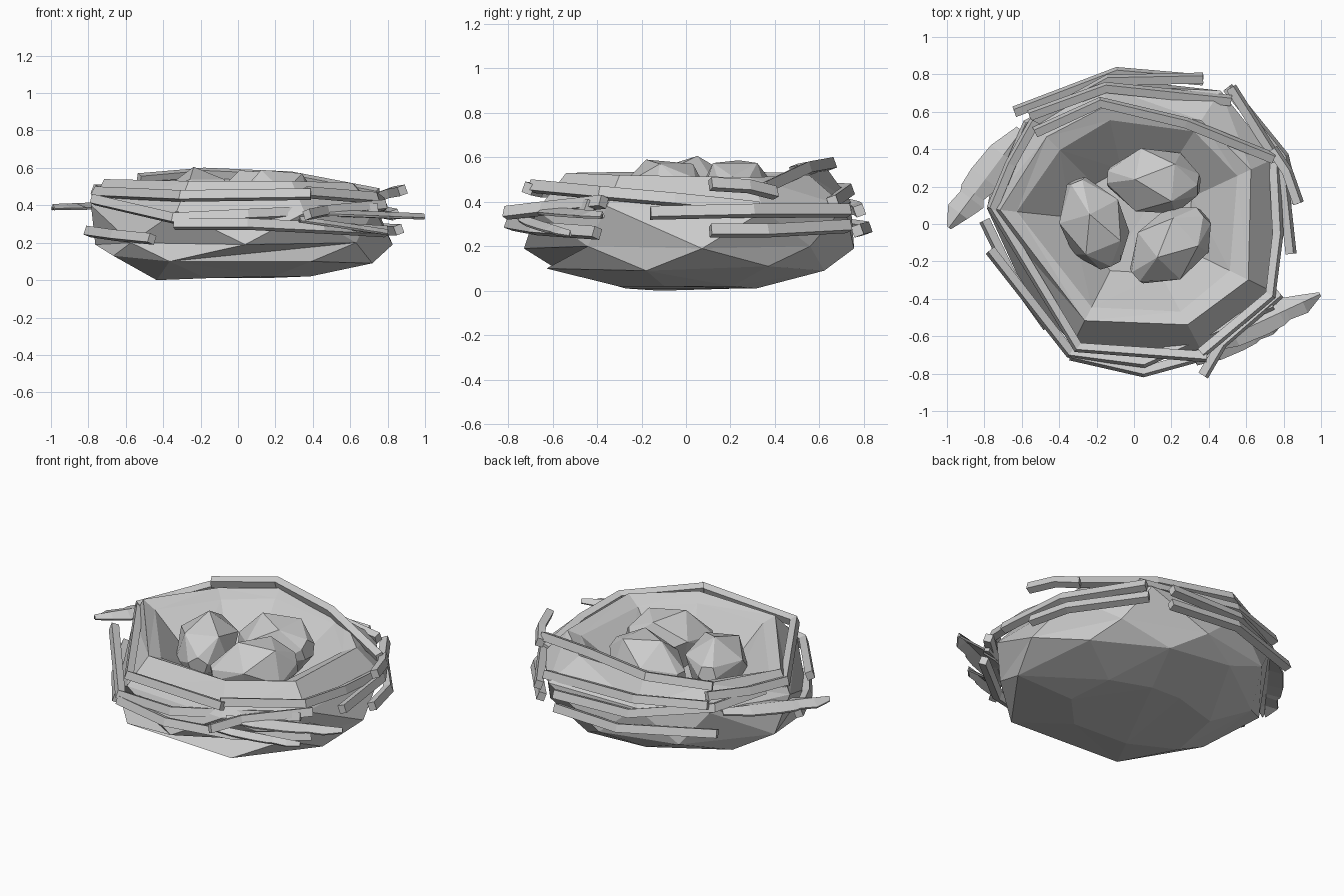
import bpy, bmesh, math
from mathutils import Vector, Matrix

if "Cube" in bpy.data.objects:
    bpy.data.objects.remove(bpy.data.objects["Cube"])


def make(name, bm):
    bmesh.ops.recalc_face_normals(bm, faces=bm.faces)
    me = bpy.data.meshes.new(name)
    bm.to_mesh(me)
    bm.free()
    ob = bpy.data.objects.new(name, me)
    bpy.context.collection.objects.link(ob)
    return ob


def loft(bm, rings):
    rings = [[bm.verts.new(p) for p in r] for r in rings]
    n = len(rings[0])
    for a, b in zip(rings, rings[1:]):
        for i in range(n):
            j = (i + 1) % n
            bm.faces.new((a[i], a[j], b[j], b[i]))
    bm.faces.new(rings[0])
    bm.faces.new(rings[-1])


# Bowl: uneven eight-sided rings from underside, over the rim, to the floor
rim = (25, 57, 103, 135, 174, 243, 298, 334)
low = (5, 45, 84, 122, 165, 214, 273, 325)
base = (-14, 30, 68, 105, 148, 195, 238, 302)
bowl_rings = [
    (base, (.40, .42, .34, .32, .44, .45, .32, .36), (.02, .02, .01, .02, .01, .0, .01, .02)),
    (base, (.74, .74, .67, .67, .68, .69, .69, .74), (.09, .11, .09, .12, .10, .13, .10, .10)),
    (low, (.83, .79, .76, .77, .79, .69, .73, .77), (.19, .20, .19, .20, .19, .20, .19, .20)),
    (rim, (.83, .85, .76, .78, .79, .72, .76, .81), (.36, .38, .40, .40, .40, .37, .36, .38)),
    (rim, (.69, .66, .65, .66, .72, .58, .61, .68), (.51, .52, .55, .53, .54, .53, .53, .52)),
    (rim, (.61, .59, .57, .56, .63, .50, .53, .57), (.48, .50, .52, .50, .50, .50, .49, .48)),
    (rim, (.34, .30, .30, .30, .34, .28, .30, .32), (.26, .25, .27, .26, .27, .27, .26, .25)),
]
bm = bmesh.new()
loft(bm, [[(r * math.cos(math.radians(a)), r * math.sin(math.radians(a)), z)
           for a, r, z in zip(*ring)] for ring in bowl_rings])
bmesh.ops.triangulate(bm, faces=bm.faces)
make("nest_bowl", bm)


# Twigs: bent square bars, slightly rolled, wrapped round the bowl
def twig(name, pts, w=.045, h=.05, roll=20):
    pts = [Vector(p) for p in pts]
    bm = bmesh.new()
    rings = []
    for i, p in enumerate(pts):
        d = (pts[min(i + 1, len(pts) - 1)] - pts[max(i - 1, 0)]).normalized()
        if d.x * -p.y + d.y * p.x < 0:   # always roll the top inwards
            d = -d
        turn = Matrix.Rotation(math.radians(-roll), 3, d)
        side = turn @ (Vector((d.y, -d.x, 0)).normalized() * w / 2)
        up = turn @ Vector((0, 0, h / 2))
        rings.append([p + side + up, p - side + up, p - side - up, p + side - up])
    loft(bm, rings)
    make(name, bm)


twigs = {
    "front_rim": [(-.76, .10, .47), (-.30, -.66, .45), (.39, -.71, .46)],
    "front_middle": [(-.77, -.14, .43), (-.34, -.69, .33), (.05, -.74, .35), (.74, -.43, .38)],
    "front_low": [(-.34, -.70, .30), (.05, -.79, .30), (.45, -.68, .28), (.79, -.40, .26)],
    "front_left_low": [(-.80, .02, .26), (-.66, -.27, .24), (-.46, -.55, .22)],
    "front_right": [(.37, -.81, .35), (.47, -.64, .37), (.78, -.37, .40)],
    "right_rim": [(.36, -.69, .47), (.73, -.38, .44), (.77, -.05, .41), (.75, .33, .37)],
    "right_middle": [(.84, -.16, .35), (.79, .30, .36), (.52, .73, .36)],
    "right_upper": [(.88, .11, .48), (.82, .28, .47), (.74, .40, .44)],
    "right_low": [(.86, .11, .27), (.80, .36, .27), (.50, .73, .29)],
    "back_rim": [(-.53, .49, .54), (-.18, .65, .57), (.28, .54, .55), (.75, .35, .46)],
    "back_middle": [(-.56, .58, .46), (-.15, .73, .45), (.52, .66, .40)],
    "back_upper": [(-.70, .22, .46), (-.57, .53, .43), (-.14, .77, .37), (.37, .78, .36)],
    "back_low": [(-.64, .60, .31), (-.09, .81, .28), (.37, .77, .27)],
    "left_rim": [(-.76, .08, .48), (-.66, .32, .48), (-.53, .55, .50)],
}
for name, pts in twigs.items():
    twig("twig_" + name, pts)


# Feathers: thin ragged blades with a raised spine
def feather(name, root, tip, width, drop=.012):
    root, tip = Vector(root), Vector(tip)
    d = tip - root
    side = Vector((d.y, -d.x, 0)).normalized()
    bm = bmesh.new()
    rows = []
    for t, l, r in ((0, .2, .2), (.25, .5, .5), (.5, .5, .55), (.65, .35, .5),
                    (.7, .5, .4), (.85, .3, .45), (1, .08, .08)):
        c = root + d * t
        rows.append([bm.verts.new(p) for p in (
            c - side * width * l - Vector((0, 0, drop)),
            c + Vector((0, 0, .012)),
            c + side * width * r - Vector((0, 0, drop)))])
    for a, b in zip(rows, rows[1:]):
        for i in range(2):
            bm.faces.new((a[i], a[i + 1], b[i + 1], b[i]))
    ob = make(name, bm)
    ob.modifiers.new("thickness", "SOLIDIFY").thickness = .012


feather("feather_left", (-.60, .50, .41), (-.99, -.02, .395), .17)
feather("feather_right", (.38, -.66, .37), (.995, -.375, .345), .14)
feather("feather_front", (.33, -.74, .33), (.80, -.52, .26), .09)


# Eggs: five-sided tapered ovals, long axis turned and slightly tilted
def egg(name, centre, turn, tilt):
    m = (Matrix.Translation(centre) @ Matrix.Rotation(math.radians(turn), 4, "Z")
         @ Matrix.Rotation(math.radians(tilt), 4, "Y"))
    bm = bmesh.new()
    rings = []
    for k, (x, r) in enumerate(((-.25, .06), (-.13, .17), (.07, .178), (.24, .055))):
        rings.append([m @ Vector((x, r * math.cos(a), r * math.sin(a)))
                      for a in (math.radians(72 * i + 36 * (k % 2) + 18) for i in range(5))])
    loft(bm, rings)
    bmesh.ops.triangulate(bm, faces=bm.faces)
    make(name, bm)


egg("egg_back", (.10, .23, .42), 175, 8)
egg("egg_left", (-.22, .01, .42), 112, -8)
egg("egg_front", (.19, -.12, .42), 222, 6)
